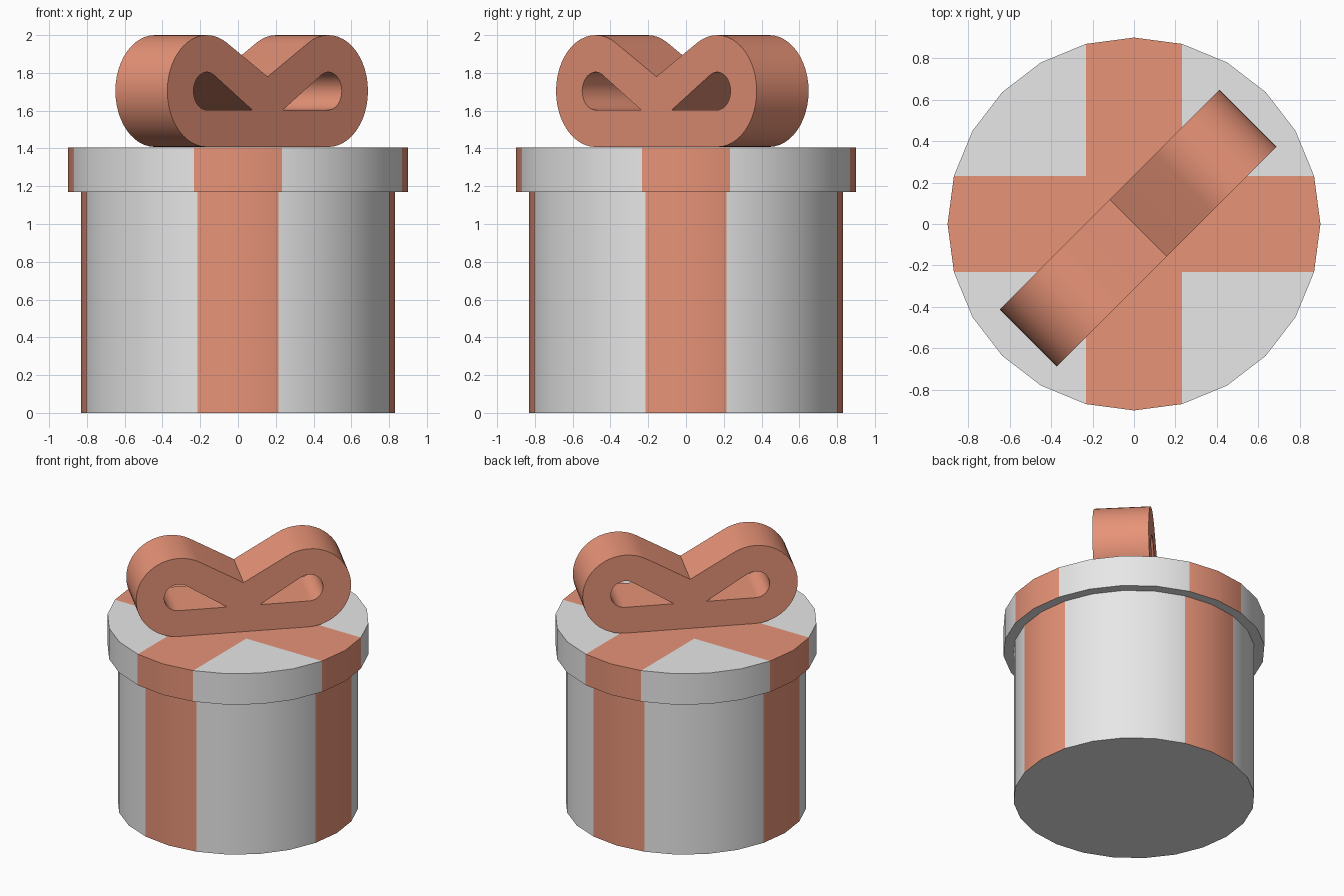
import bpy, bmesh, math
from mathutils import Matrix, Vector

if "Cube" in bpy.data.objects:
    bpy.data.objects.remove(bpy.data.objects["Cube"])


def material(name, rgb):
    m = bpy.data.materials.new(name)
    m.diffuse_color = (*rgb, 1)
    m.use_nodes = True
    m.node_tree.nodes["Principled BSDF"].inputs["Base Color"].default_value = m.diffuse_color
    return m


GREY = material("light grey", (0.8, 0.8, 0.8))
CORAL = material("coral ribbon", (0.82, 0.30, 0.19))


def finish(bm, name, mats):
    bmesh.ops.recalc_face_normals(bm, faces=bm.faces[:])
    me = bpy.data.meshes.new(name)
    bm.to_mesh(me)
    bm.free()
    for m in mats:
        me.materials.append(m)
    ob = bpy.data.objects.new(name, me)
    bpy.context.collection.objects.link(ob)
    bpy.ops.object.select_all(action='DESELECT')
    ob.select_set(True)
    bpy.context.view_layer.objects.active = ob
    bpy.ops.object.shade_smooth_by_angle(angle=math.radians(30))
    return ob


# 24-sided drum with ribbon bands on the four axis directions
def drum(name, r, z0, z1, cross=False):
    bm = bmesh.new()
    rings = []
    for z in (z0, z1):
        rings.append([bm.verts.new((r * math.cos(i * math.pi / 12),
                                    r * math.sin(i * math.pi / 12), z)) for i in range(24)])
    for i in range(24):
        j = (i + 1) % 24
        bm.faces.new((rings[0][i], rings[0][j], rings[1][j], rings[1][i]))
    bm.faces.new(rings[0][::-1])
    bm.faces.new(rings[1])
    half = r * math.sin(math.pi / 12)
    if cross:
        # cut the ribbon cross into the top face
        for axis in (Vector((1, 0, 0)), Vector((0, 1, 0))):
            for s in (-1, 1):
                top = [f for f in bm.faces if f.calc_center_median().z > z1 - 1e-4]
                geom = list({e for f in top for e in f.edges}) + \
                    list({v for f in top for v in f.verts}) + top
                bmesh.ops.bisect_plane(bm, geom=geom, dist=1e-4,
                                       plane_co=axis * half * s, plane_no=axis)
    bm.normal_update()
    for f in bm.faces:
        c = f.calc_center_median()
        up = c.z > z1 - 1e-4
        down = c.z < z0 + 1e-4
        in_band = min(abs(c.x), abs(c.y)) < half
        f.material_index = int(in_band and not down and (cross or not up))
    return finish(bm, name, (GREY, CORAL))


drum("box_body", 0.83, 0.0, 1.17)
drum("box_lid", 0.90, 1.17, 1.405, cross=True)

# Bow: two teardrop loops meeting in a valley, extruded across the diagonal
CU, CZ, N = 0.455, 1.704, 28


def arc(r, start):
    angles = [math.radians(start + (-90 - start) * i / N) for i in range(N + 1)]
    return [(CU + r * math.cos(a), CZ + r * math.sin(a)) for a in angles]


V0, V1 = -0.167, 0.222
tip = (0.115, 1.604)
outer = [(0, 1.78)] + arc(0.296, 120.4) + [(0, 1.408)]
inner = [tip] + arc(0.10, 122.8) + [tip]
bm = bmesh.new()
for s in (1, -1):
    o = [bm.verts.new((s * u, V0, z)) for u, z in outer]
    n = [bm.verts.new((s * u, V0, z)) for u, z in inner[:-1]]
    n.append(n[0])
    for i in range(len(o) - 1):
        bm.faces.new((o[i], o[i + 1], n[i + 1], n[i]))
    bm.faces.new((o[0], n[0], o[-1]))
bmesh.ops.remove_doubles(bm, verts=bm.verts[:], dist=1e-4)
bmesh.ops.recalc_face_normals(bm, faces=bm.faces[:])
ext = bmesh.ops.extrude_face_region(bm, geom=bm.faces[:], use_keep_orig=True)
bmesh.ops.translate(bm, verts=[g for g in ext["geom"] if isinstance(g, bmesh.types.BMVert)],
                    vec=(0, V1 - V0, 0))
# local x runs along (1, 1), local y across along (1, -1)
k = math.sqrt(0.5)
bm.transform(Matrix(((k, k, 0, 0), (k, -k, 0, 0), (0, 0, 1, 0), (0, 0, 0, 1))))
finish(bm, "ribbon_bow", (CORAL,))
